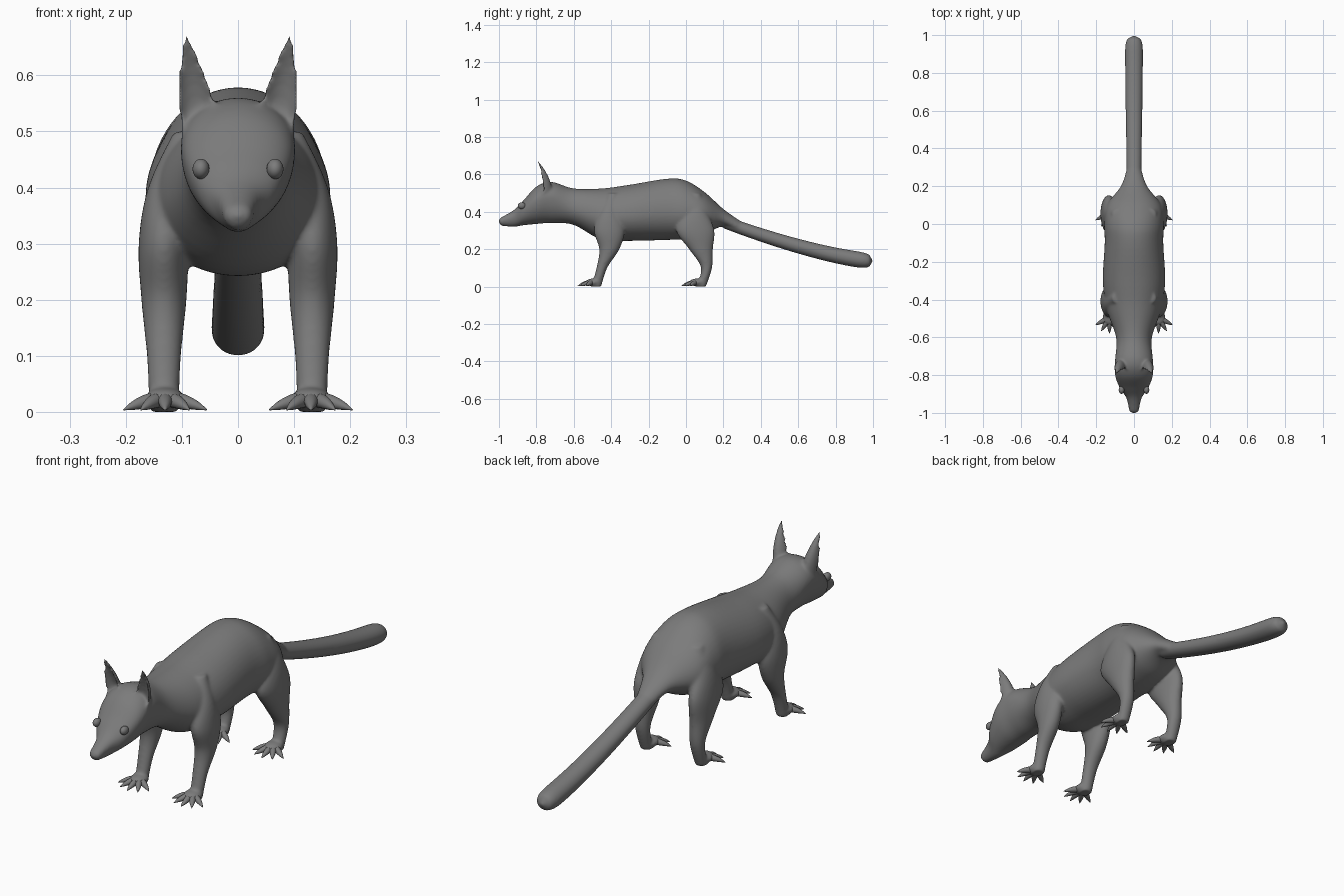
import bpy
import bmesh
import math
from mathutils import Vector

old = bpy.data.objects.get("Cube")
if old:
    bpy.data.objects.remove(old)

fur = bpy.data.materials.new("grey")
fur.use_nodes = True
fur.diffuse_color = (0.2, 0.2, 0.2, 1)
shader = fur.node_tree.nodes["Principled BSDF"]
shader.inputs["Base Color"].default_value = fur.diffuse_color

ACROSS, BACK, UP = Vector((1, 0, 0)), Vector((0, 1, 0)), Vector((0, 0, 1))


def resample(rows, steps):
    """Smooth Catmull-Rom path through rows of numbers."""
    last = len(rows) - 1
    out = []
    for i in range(last):
        near = [rows[max(i - 1, 0)], rows[i], rows[i + 1], rows[min(i + 2, last)]]
        for s in range(steps):
            t = s / steps
            out.append([b + t / 2 * (c - a + t * (2 * a - 5 * b + 4 * c - d
                        + t * (3 * (b - c) + d - a)))
                        for a, b, c, d in zip(*near)])
    return out + [rows[last]]


def loft(bm, rows, across, up, sides=48, steps=6):
    """Closed skin over rows of x, y, z, half width, rise, drop."""
    rings = []
    for x, y, z, width, rise, drop in resample(rows, steps):
        ring = []
        for k in range(sides):
            angle = math.tau * k / sides
            lift = math.sin(angle)
            point = Vector((x, y, z)) + across * width * math.cos(angle)
            point += up * lift * (rise if lift > 0 else drop)
            ring.append(bm.verts.new(point))
        rings.append(ring)
    faces = [bm.faces.new((a[k - 1], a[k], b[k], b[k - 1]))
             for a, b in zip(rings, rings[1:]) for k in range(sides)]
    faces += [bm.faces.new(rings[0]), bm.faces.new(rings[-1])]
    bmesh.ops.recalc_face_normals(bm, faces=faces)


def ball(bm, centre, size):
    made = bmesh.ops.create_uvsphere(bm, u_segments=24, v_segments=16, radius=1)
    for v in made["verts"]:
        v.co = Vector(c + s * p for c, s, p in zip(centre, size, v.co))


def finish(name, bm):
    mesh = bpy.data.meshes.new(name)
    bm.to_mesh(mesh)
    bm.free()
    mesh.materials.append(fur)
    mesh.shade_smooth()
    part = bpy.data.objects.new(name, mesh)
    bpy.context.collection.objects.link(part)
    return part


def trunk_row(y, width, top, low):
    """Body section: pear-shaped, but widest near the top in the head."""
    height = top - low
    middle = 0.62 if y < -0.7 else 0.45
    return 0, y, low + height * middle, width, height * (1 - middle), height * middle


def tail_row(t):
    """Tail section: sagging away from the rump, with a thicker, rounded tip."""
    radius = (0.034 + 0.01 * t) * math.sqrt(1 - t ** 30) + 0.001
    return 0, 0.2 + 0.8 * t, 0.137 + 0.21 * (1 - t) ** 1.4, radius * 1.1, radius, radius


def leg_row(side, y, z, muscle):
    """Leg section: slim shin, full thigh, leaning in at the top."""
    swell = math.sin(math.pi * z / 0.6) ** 2
    x = 0.132 - 1.2 * max(0, z - 0.3) ** 2
    depth = 0.027 + muscle * swell ** 2.5
    return side * x, y, z, 0.026 + 0.019 * swell, depth, depth


def ear_row(side, t):
    """Cupped ear section: the front follows the back, so it is hollow."""
    taper = 1 - t * t
    depth = 0.055 * taper
    return (side * (0.064 + 0.03 * t), -0.772 - 0.028 * t * t, 0.49 + 0.19 * t,
            0.034 * taper + 0.002, depth + 0.004, -depth / 2)


def toe_row(root, ahead, t):
    """Arched toe section tapering to a claw."""
    x, y, z = root + ahead * 0.084 * t + UP * (0.004 + 0.019 * (1 - t * t))
    radius = 0.013 * (1 - t ** 3) + 0.001
    return x, y, z, radius, radius, radius


# Muzzle, head, neck, chest, loin and rump: y, half width, top, bottom
TRUNK = [
    (-0.99, 0.025, 0.37, 0.325), (-0.92, 0.041, 0.41, 0.32),
    (-0.87, 0.075, 0.46, 0.328), (-0.8, 0.1, 0.535, 0.335),
    (-0.72, 0.1, 0.56, 0.34), (-0.6, 0.095, 0.525, 0.33),
    (-0.45, 0.145, 0.525, 0.25), (-0.3, 0.165, 0.545, 0.245),
    (-0.1, 0.155, 0.577, 0.25), (0, 0.158, 0.567, 0.255),
    (0.1, 0.145, 0.505, 0.28), (0.2, 0.07, 0.415, 0.322),
    (0.3, 0.036, 0.345, 0.278),
]
# Each leg's sway in y, from the ground up in equal steps, and its muscle
LEGS = {
    "front": ((-0.48, -0.45, -0.41, -0.41, -0.41, -0.39), 0.055),
    "hind": ((0.08, 0.11, 0.08, 0.05, 0.05, 0.05), 0.075),
}
PAWS = {"front": -0.495, "hind": 0.06}
SIDES = {"right": -1, "left": 1}

# Body, tail, ears and legs fused into one skin
body = bmesh.new()
loft(body, [trunk_row(*row) for row in TRUNK], ACROSS, UP)
loft(body, [tail_row(k / 40) for k in range(41)], ACROSS, UP, steps=1)
ball(body, (0, -0.982, 0.35), (0.028, 0.02, 0.02))
for side in SIDES.values():
    loft(body, [ear_row(side, k / 8) for k in range(9)], ACROSS, BACK)
    for place, (sway, muscle) in LEGS.items():
        rows = [leg_row(side, y, k / 10, muscle) for k, y in enumerate(sway)]
        loft(body, rows, ACROSS, BACK)
        ball(body, (side * 0.13, PAWS[place], 0.023), (0.037, 0.043, 0.021))
skin = finish("body", body)
fuse = skin.modifiers.new("fuse", 'REMESH')
fuse.mode = 'VOXEL'
fuse.voxel_size = 0.0055
fuse.use_smooth_shade = True
soften = skin.modifiers.new("soften", 'SMOOTH')
soften.iterations = 14

for label, side in SIDES.items():
    eye = bmesh.new()
    ball(eye, (side * 0.066, -0.878, 0.433), (0.015, 0.021, 0.018))
    finish(label + "_eye", eye)

    # Five splayed toes on every paw
    for place, y in PAWS.items():
        toes = bmesh.new()
        for spread in range(-2, 3):
            angle = math.radians(31 * spread)
            ahead = Vector((math.sin(angle), -math.cos(angle), 0))
            root = Vector((side * 0.13, y, 0))
            rows = [toe_row(root, ahead, k / 6) for k in range(7)]
            loft(toes, rows, ahead.cross(UP), UP, sides=12, steps=2)
        finish(f"{label}_{place}_toes", toes)
